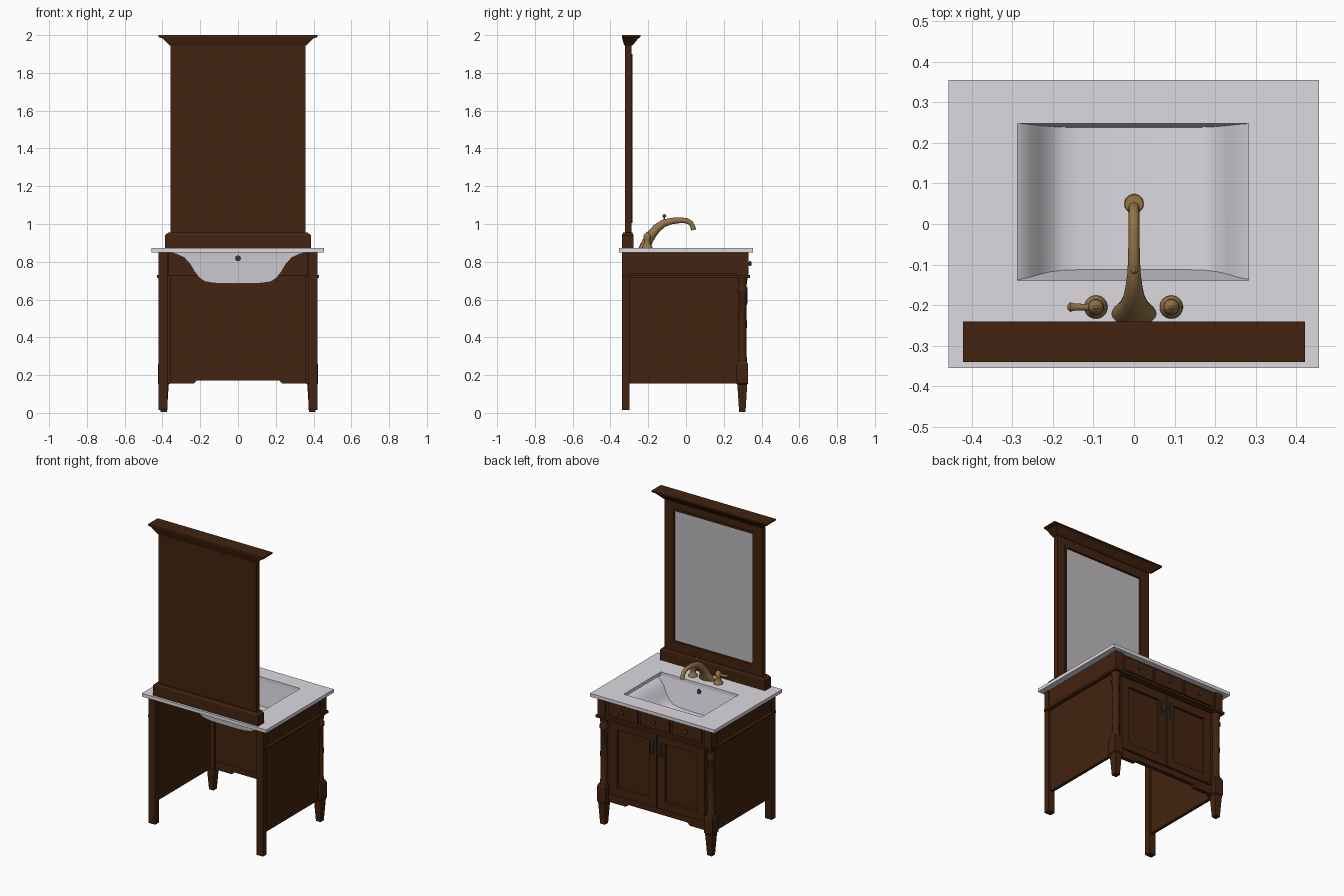
import bpy, bmesh, math
from mathutils import Vector


def material(name, rgb):
    m = bpy.data.materials.new(name)
    m.diffuse_color = (*rgb, 1)
    return m


WOOD = material("dark brown wood", (0.055, 0.017, 0.005))
WHITE = material("white ceramic", (0.72, 0.70, 0.74))
GLASS = material("mirror grey", (0.50, 0.49, 0.51))
BRASS = material("antique brass", (0.30, 0.18, 0.065))
IRON = material("dark hardware", (0.045, 0.035, 0.04))


def finish(name, bm, mat, smooth=False):
    bmesh.ops.recalc_face_normals(bm, faces=bm.faces[:])
    me = bpy.data.meshes.new(name)
    bm.to_mesh(me)
    bm.free()
    me.materials.append(mat)
    ob = bpy.data.objects.new(name, me)
    bpy.context.collection.objects.link(ob)
    if smooth:
        bpy.ops.object.select_all(action='DESELECT')
        ob.select_set(True)
        bpy.context.view_layer.objects.active = ob
        bpy.ops.object.shade_smooth_by_angle(angle=math.radians(40))
    return ob


def loft(name, rings, mat, smooth=False):
    # skin closed rings of points and cap both ends
    bm = bmesh.new()
    vs = [[bm.verts.new(p) for p in r] for r in rings]
    n = len(vs[0])
    for a, b in zip(vs, vs[1:]):
        for i in range(n):
            j = (i + 1) % n
            bm.faces.new((a[i], a[j], b[j], b[i]))
    bm.faces.new(vs[0])
    bm.faces.new(vs[-1])
    return finish(name, bm, mat, smooth)


def rect(x0, x1, y0, y1, z):
    return [(x0, y0, z), (x1, y0, z), (x1, y1, z), (x0, y1, z)]


def box(name, x0, x1, y0, y1, z0, z1, mat=WOOD):
    return loft(name, [rect(x0, x1, y0, y1, z0), rect(x0, x1, y0, y1, z1)], mat)


def turned(name, base, axis, profile, mat, n=20):
    # profile of (distance along axis, radius)
    base, d = Vector(base), Vector(axis).normalized()
    u = d.orthogonal().normalized()
    v = d.cross(u)
    rings = [[base + d * h + (u * math.cos(2 * math.pi * i / n) + v * math.sin(2 * math.pi * i / n)) * r
              for i in range(n)] for h, r in profile]
    return loft(name, rings, mat, True)


def frame(name, x0, x1, z0, z1, w, y0, y1):
    # rectangular frame standing in the xz plane
    box(name + "_left", x0, x0 + w, y0, y1, z0, z1)
    box(name + "_right", x1 - w, x1, y0, y1, z0, z1)
    box(name + "_top", x0 + w, x1 - w, y0, y1, z1 - w, z1)
    box(name + "_bottom", x0 + w, x1 - w, y0, y1, z0, z0 + w)


# Countertop with rectangular opening
bm = bmesh.new()
rows = []
for z in (0.85, 0.872):
    rows.append([bm.verts.new(p) for p in rect(-0.458, 0.456, -0.355, 0.355, z)])
    rows.append([bm.verts.new(p) for p in rect(-0.287, 0.283, -0.14, 0.248, z)])
for a, b in ((0, 1), (2, 3), (0, 2), (1, 3)):
    for i in range(4):
        j = (i + 1) % 4
        bm.faces.new((rows[a][i], rows[a][j], rows[b][j], rows[b][i]))
finish("countertop", bm, WHITE)

# Basin: trough-shaped profile with sloping ends
half = [(0.36, 0.85), (0.325, 0.84), (0.285, 0.822), (0.255, 0.79), (0.232, 0.75),
        (0.205, 0.715), (0.175, 0.695), (0.13, 0.687), (0.07, 0.684)]
prof = half + [(-x, z) for x, z in reversed(half)]
bm = bmesh.new()
back, front = [], []
for x, z in prof:
    t = (0.85 - z) / 0.166
    back.append(bm.verts.new((x, -0.142 + 0.03 * t, z)))
    front.append(bm.verts.new((x, 0.25 - 0.012 * t, z)))
for i in range(len(prof) - 1):
    bm.faces.new((back[i], back[i + 1], front[i + 1], front[i]))
bm.faces.new(back)
bm.faces.new(front)
finish("basin", bm, WHITE, True)
turned("overflow_ring", (0, -0.148, 0.818), (0, 1, 0), [(0, 0.015), (0.014, 0.015), (0.018, 0.01)], IRON)
turned("drain", (0, 0.05, 0.684), (0, 0, 1), [(0, 0.024), (0.004, 0.022)], BRASS)

# Sides, legs and columns, left and right
for s, side in ((-1, "left"), (1, "right")):
    def sbox(name, a, b, *r):
        box(side + name, min(s * a, s * b), max(s * a, s * b), *r)
    sbox("_side_panel", 0.385, 0.405, -0.31, 0.28, 0.155, 0.85)
    sbox("_side_top_rail", 0.385, 0.415, -0.31, 0.28, 0.735, 0.85)
    sbox("_side_moulding", 0.39, 0.428, -0.335, 0.335, 0.715, 0.73)
    sbox("_back_leg", 0.372, 0.42, -0.338, -0.30, 0.015, 0.85)
    sbox("_front_post_top", 0.365, 0.42, 0.268, 0.33, 0.73, 0.85)
    sbox("_front_corner_stile", 0.355, 0.40, 0.255, 0.295, 0.155, 0.73)
    cx, cy = s * 0.393, 0.298
    loft(side + "_front_leg",
         [rect(cx - h, cx + h, cy - h, cy + h, z) for z, h in
          ((0.005, 0.017), (0.15, 0.026), (0.155, 0.031), (0.255, 0.031), (0.275, 0.023))], WOOD)
    turned(side + "_column", (cx, cy, 0.27), (0, 0, 1),
           [(0, 0.026), (0.02, 0.026), (0.03, 0.021), (0.2, 0.024), (0.36, 0.021), (0.37, 0.028),
            (0.39, 0.028), (0.40, 0.022), (0.43, 0.026), (0.45, 0.03)], WOOD, 16)

# Front panel, shaped bottom rail, top rail and moulding
box("front_panel", -0.36, 0.36, 0.272, 0.288, 0.175, 0.73)
for s in (-1, 1):
    loft("bottom_rail_foot", [rect(min(s * a, s * 0.36), max(s * a, s * 0.36), 0.27, 0.296, z)
                              for a, z in ((0.235, 0.155), (0.21, 0.178))], WOOD)
box("bottom_rail", -0.36, 0.36, 0.27, 0.296, 0.172, 0.21)
box("drawer_rail", -0.37, 0.37, 0.285, 0.318, 0.73, 0.85)
box("front_moulding", -0.428, 0.428, 0.27, 0.338, 0.715, 0.73)

# Three drawer fronts with knobs
for c in (-0.235, 0.0, 0.235):
    box("drawer_front", c - 0.108, c + 0.108, 0.31, 0.326, 0.745, 0.838)
    turned("drawer_knob", (c, 0.324, 0.79), (0, 1, 0),
           [(0, 0.007), (0.008, 0.006), (0.012, 0.013), (0.019, 0.013), (0.023, 0.006)], IRON, 14)

# Two framed doors with pulls
for s in (-1, 1):
    x0, x1 = sorted((s * 0.003, s * 0.35))
    frame("door", x0, x1, 0.213, 0.708, 0.055, 0.285, 0.304)
    box("door_pull_plate", s * 0.032 - 0.009, s * 0.032 + 0.009, 0.30, 0.308, 0.56, 0.66, IRON)
    turned("door_pull", (s * 0.032, 0.318, 0.57), (0, 0, 1),
           [(0, 0.004), (0.01, 0.007), (0.07, 0.007), (0.08, 0.004)], IRON, 12)

# Mirror: base, backed frame, glass and crown
box("mirror_base", -0.386, 0.386, -0.34, -0.278, 0.872, 0.94)
loft("mirror_base_cap", [rect(-0.386, 0.386, -0.34, -0.278, 0.94),
                         rect(-0.37, 0.37, -0.332, -0.284, 0.955)], WOOD)
box("mirror_back", -0.358, 0.358, -0.322, -0.305, 0.95, 1.96)
frame("mirror_frame", -0.358, 0.358, 0.95, 1.955, 0.065, -0.306, -0.288)
frame("mirror_bead", -0.303, 0.303, 1.005, 1.90, 0.014, -0.306, -0.284)
box("mirror_glass", -0.295, 0.295, -0.306, -0.298, 1.01, 1.892, GLASS)
loft("mirror_crown", [rect(-x, x, y0, y1, z) for x, y0, y1, z in
                      ((0.362, -0.325, -0.284, 1.945), (0.372, -0.33, -0.275, 1.955),
                       (0.40, -0.338, -0.252, 1.983), (0.422, -0.34, -0.24, 1.99),
                       (0.422, -0.34, -0.24, 2.0))], WOOD)

# Faucet spout: elliptical sections swept along an arch
path = [(-0.222, 0.870, 0.056, 0.030), (-0.213, 0.885, 0.050, 0.030), (-0.20, 0.915, 0.036, 0.026),
        (-0.182, 0.945, 0.027, 0.025), (-0.155, 0.977, 0.021, 0.023), (-0.12, 1.003, 0.016, 0.020),
        (-0.075, 1.016, 0.0145, 0.017), (-0.03, 1.020, 0.0135, 0.015), (0.005, 1.017, 0.013, 0.014),
        (0.027, 1.004, 0.013, 0.013), (0.036, 0.985, 0.013, 0.013), (0.040, 0.968, 0.014, 0.014)]
rings = []
for i, (y, z, rx, r) in enumerate(path):
    p, q = path[max(i - 1, 0)], path[min(i + 1, len(path) - 1)]
    t = Vector((0, q[0] - p[0], q[1] - p[1])).normalized()
    if i == 0:
        t = Vector((0, 0, 1))
    nrm = t.cross(Vector((1, 0, 0)))
    rings.append([Vector((0, y, z)) + Vector((rx * math.cos(a), 0, 0)) + nrm * r * math.sin(a)
                  for a in (2 * math.pi * k / 20 for k in range(20))])
loft("faucet_spout", rings, BRASS, True)
turned("faucet_lift_knob", (0, -0.115, 1.01), (0, 0, 1),
       [(0, 0.005), (0.025, 0.004), (0.029, 0.009), (0.037, 0.009), (0.042, 0.004)], BRASS, 14)

# Faucet handles: turned bodies and levers
for x in (-0.094, 0.092):
    turned("faucet_handle", (x, -0.205, 0.87), (0, 0, 1),
           [(0, 0.029), (0.01, 0.028), (0.018, 0.02), (0.04, 0.015), (0.05, 0.02),
            (0.07, 0.019), (0.08, 0.011), (0.088, 0.004)], BRASS)
turned("faucet_lever", (-0.094, -0.205, 0.93), (-1, 0, 0.08),
       [(0, 0.009), (0.03, 0.008), (0.055, 0.009), (0.064, 0.012), (0.07, 0.006)], BRASS, 14)
